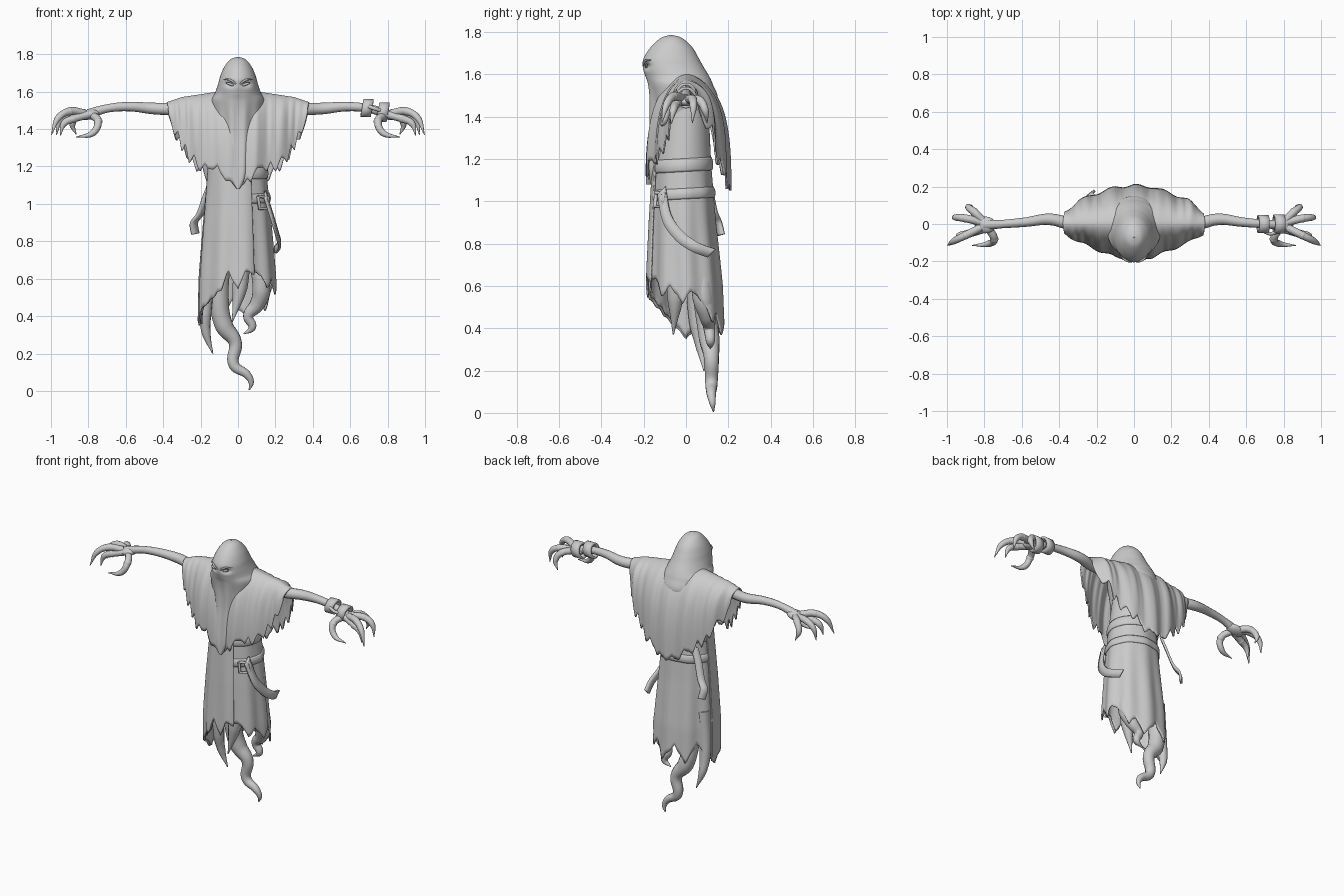
import bpy, bmesh, math
from math import sin, cos, pi, radians, exp
from mathutils import Vector

if "Cube" in bpy.data.objects:
    bpy.data.objects.remove(bpy.data.objects["Cube"], do_unlink=True)

# One plain grey for everything
grey = bpy.data.materials.new("plain_grey")
grey.use_nodes = True
grey.diffuse_color = (0.6, 0.6, 0.6, 1)
bsdf = next(n for n in grey.node_tree.nodes if n.type == 'BSDF_PRINCIPLED')
bsdf.inputs["Base Color"].default_value = grey.diffuse_color
bsdf.inputs["Roughness"].default_value = 0.8
meshes = []


def lookup(table, x):
    """Linear lookup; each row is (key, value, ...)."""
    if x <= table[0][0]:
        return table[0][1:]
    for lo, hi in zip(table, table[1:]):
        if x <= hi[0]:
            f = (x - lo[0]) / (hi[0] - lo[0])
            return [p + (q - p) * f for p, q in zip(lo[1:], hi[1:])]
    return table[-1][1:]


def spline(rows, t):
    """Smooth curve through the rows, t from 0 to 1."""
    last = len(rows) - 1
    i = min(int(t * last), last - 1)
    f = t * last - i
    a, b, c, d = (rows[max(0, min(last, i + k))] for k in (-1, 0, 1, 2))
    return [q + f / 2 * (r - p + f * (2*p - 5*q + 4*r - s + f * (3*(q - r) + s - p)))
            for p, q, r, s in zip(a, b, c, d)]


def finish(name, bm, thickness=0):
    bmesh.ops.recalc_face_normals(bm, faces=bm.faces)
    mesh = bpy.data.meshes.new(name)
    bm.to_mesh(mesh)
    bm.free()
    mesh.materials.append(grey)
    ob = bpy.data.objects.new(name, mesh)
    bpy.context.collection.objects.link(ob)
    if thickness:
        mod = ob.modifiers.new("thickness", 'SOLIDIFY')
        mod.thickness = thickness
        mod.offset = 0
    meshes.append(ob)
    return ob


def sheet(name, point, nu, nv, closed=False, thickness=0):
    """Grid surface from point(u, v), optionally joined around u."""
    bm = bmesh.new()
    cols = nu if closed else nu + 1
    g = [[bm.verts.new(point(i / nu, j / nv)) for j in range(nv + 1)] for i in range(cols)]
    for i in range(nu):
        for j in range(nv):
            k = (i + 1) % cols
            bm.faces.new((g[i][j], g[k][j], g[k][j + 1], g[i][j + 1]))
    return finish(name, bm, thickness)


def tube(name, points, radii, side=1, handle='AUTO'):
    """Tapered round limb through points."""
    cu = bpy.data.curves.new(name, 'CURVE')
    cu.dimensions = '3D'
    cu.bevel_depth = 1
    cu.bevel_resolution = 4
    cu.resolution_u = 8
    cu.use_fill_caps = True
    sp = cu.splines.new('BEZIER')
    sp.bezier_points.add(len(points) - 1)
    for bp, (x, y, z), r in zip(sp.bezier_points, points, radii):
        bp.co = (x * side, y, z)
        bp.radius = r
        bp.handle_left_type = bp.handle_right_type = handle
    cu.materials.append(grey)
    bpy.context.collection.objects.link(bpy.data.objects.new(name, cu))


def ribbon(name, points, half):
    half = Vector(half)
    sheet(name, lambda u, v: Vector(spline(points, u)) + half * (2 * v - 1), 24, 2, thickness=0.014)


def ball(name, loc, scale, turn=0):
    bm = bmesh.new()
    bmesh.ops.create_uvsphere(bm, u_segments=20, v_segments=12, radius=1)
    ob = finish(name, bm)
    ob.location, ob.scale, ob.rotation_euler = loc, scale, (0, turn, 0)


# Robe: widths by height, ragged hem by angle
BODY = [(0.36, 0.2, -0.17, 0.175), (0.6, 0.195, -0.172, 0.165), (0.9, 0.172, -0.16, 0.135),
        (1.17, 0.148, -0.145, 0.115), (1.5, 0.12, -0.1, 0.1)]
HEM = [(-180, .36), (-150, .46), (-135, .5), (-115, .55), (-105, .65), (-90, .55), (-80, .65),
       (-50, .62), (-40, .55), (-25, .6), (-5, .52), (10, .58), (30, .52), (45, .43), (58, .48),
       (72, .37), (100, .48), (120, .38), (140, .5), (160, .42), (180, .36)]


def robe_point(angle, z, out=0):
    rx, front, back = lookup(BODY, z)
    a = radians(angle)
    fold = 0.006 * sin(9 * a + 1) * min(1, max(0, (1.2 - z) * 2)) + out
    ry, cy = (back - front) / 2, (back + front) / 2
    return ((rx + fold) * cos(a), cy + (ry + fold) * sin(a), z)


def robe_hem(angle):
    angle = (angle + 180) % 360 - 180
    return lookup(HEM, angle)[0] + 0.005 * sin(angle * 0.4)


def robe(u, v):
    angle = 360 * u - 180
    return robe_point(angle, 1.5 + (robe_hem(angle) - 1.5) * v)


def flap(u, v):
    angle = -190 + 125 * u
    return robe_point(angle, 1.25 + (robe_hem(angle) - 0.01 - 1.25) * v, 0.012)


sheet("robe", robe, 144, 36, True, 0.008)
sheet("robe_front_flap", flap, 60, 30, thickness=0.008)

# Poncho: draped over both arms, hanging to ragged points front and back
DRAPE = [(0, 1.605, 0.185, 0.205), (0.1, 1.598, 0.175, 0.195), (0.18, 1.585, 0.145, 0.17),
         (0.3, 1.567, 0.095, 0.125), (0.38, 1.54, 0.05, 0.06)]
FRONT_HEM = [(0, 1.08), (.05, 1.13), (.07, 1.12), (.11, 1.2), (.16, 1.18), (.18, 1.22), (.21, 1.17),
             (.24, 1.26), (.27, 1.22), (.29, 1.32), (.31, 1.28), (.33, 1.39), (.35, 1.37), (.38, 1.48)]
BACK_HEM = [(0, 1.05), (.04, 1.08), (.08, 1.06), (.13, 1.15), (.17, 1.12), (.2, 1.21), (.23, 1.17),
            (.26, 1.27), (.28, 1.23), (.31, 1.36), (.34, 1.34), (.38, 1.47)]


def poncho(u, v):
    x, t = 0.76 * (u - 0.5), 2 * v - 1
    s = abs(t)
    top, front, back = lookup(DRAPE, abs(x))
    hem = lookup(FRONT_HEM if t < 0 else BACK_HEM, abs(x))[0] + 0.005 * sin(x * 150)
    z = top + (hem - top) * s ** 1.6
    y = -front * (1 - (1 - s) ** 2.1) if t < 0 else back * (1 - (1 - s) ** 2.5)
    fold = 0.007 * sin(x * 44 + 0.8) * min(1, 2 * s)
    return (x * (1 - 0.03 * s), y + fold, z)


sheet("poncho", poncho, 110, 60, thickness=0.008)

# Hood flowing into the chest drape: height, half width, front, back
HOOD = [(1.786, 0.002, -0.072, -0.068), (1.772, .042, -.118, -.02), (1.73, .075, -.165, .028),
        (1.68, .096, -.198, .058), (1.64, .107, -.206, .08), (1.59, .124, -.192, .11),
        (1.55, .145, -.18, .128), (1.48, .14, -.172, .15), (1.38, .115, -.172, .11),
        (1.27, .09, -.182, .03), (1.16, .06, -.192, -.06), (1.08, .008, -.196, -.16)]


def hood(u, v):
    z, rx, front, back = spline(HOOD, v)
    a = 2 * pi * u
    x, y = rx * cos(a), (front + back) / 2 + (back - front) / 2 * sin(a)
    if sin(a) < 0:      # eye sockets and hanging folds
        y += 0.02 * exp(-((abs(x) - 0.042) / 0.026) ** 2 - ((z - 1.64) / 0.016) ** 2)
        y += 0.006 * cos(x * 85) * max(0, min(1, (1.6 - z) * 8)) * -sin(a)
    return (x, y, z)


sheet("hood", hood, 80, 84, True)

# Arms, clawed hands and face details on both sides
FINGERS = {
    "little_finger": [(.81, .02, 1.48), (.855, .065, 1.475), (.885, .09, 1.43), (.865, .1, 1.37)],
    "ring_finger": [(.82, .01, 1.48), (.9, .03, 1.48), (.95, .035, 1.45), (.97, .03, 1.37)],
    "middle_finger": [(.82, -.02, 1.485), (.9, -.06, 1.495), (.96, -.09, 1.46), (.997, -.115, 1.37)],
    "index_finger": [(.81, -.03, 1.475), (.88, -.05, 1.455), (.93, -.06, 1.43), (.95, -.07, 1.365)],
    "thumb": [(.78, -.02, 1.475), (.748, -.08, 1.44), (.775, -.105, 1.38), (.865, -.115, 1.357)],
}
ARM = [(.12, 0, 1.53), (.33, 0, 1.508), (.45, .025, 1.51), (.58, .01, 1.52), (.7, 0, 1.51), (.8, -.005, 1.48)]
for side, label in ((1, "left"), (-1, "right")):
    tube(label + "_arm", ARM, (.045, .034, .031, .025, .022, .027), side)
    ball(label + "_palm", (.795 * side, -.005, 1.478), (.058, .045, .027), 0.2 * side)
    for finger, path in FINGERS.items():
        tube(label + "_" + finger, path, (.021, .021, .018, .002), side)
        x, y, z = path[1]
        ball(label + "_" + finger + "_knuckle", (x * side, y, z), (.023, .022, .022))
    ball(label + "_eye", (.042 * side, -.187, 1.64), (.023, .008, .007), -0.35 * side)
    tube(label + "_brow", [(.012, -.202, 1.642), (.04, -.196, 1.661), (.078, -.166, 1.667)],
         (.004, .006, .002), side)

# Shackle cuffs on the left wrist
for name, x, z, r in (("wrist_cuff", 0.69, 1.512, 0.041), ("hand_cuff", 0.775, 1.49, 0.044)):
    sheet(name, lambda u, v: (x + 0.055 * (v - 0.5) + 0.008 * sin(2 * pi * u),
                              r * cos(2 * pi * u), z + r * sin(2 * pi * u)), 32, 2, True, 0.014)
tube("cuff_link", [(.7, -.042, 1.52), (.73, -.052, 1.51), (.76, -.044, 1.5)], (.01, .01, .01))

# Belts, buckle and hanging straps
for name, z, h in (("upper_belt", 1.17, 0.03), ("lower_belt", 1.035, 0.024)):
    sheet(name, lambda u, v: robe_point(360 * u, z + h * (2 * v - 1) + 0.008 * sin(2 * pi * u),
                                        0.004 + 0.006 * sin(pi * v)), 64, 6, True, 0.008)
tube("buckle", [(.108, -.143, 1.04), (.16, -.105, 1.035), (.165, -.108, .975), (.115, -.145, .975),
                (.108, -.143, 1.04)], (.009,) * 5, handle='VECTOR')
ribbon("left_hanging_strap", [(.145, -.115, 1.05), (.185, -.09, .92), (.21, -.03, .835),
                              (.222, .04, .785), (.2, .12, .755)], (0, 0.019, 0.019))
ribbon("right_hanging_strap", [(-.13, .1, 1.13), (-.165, .11, 1.05), (-.2, .13, .95),
                               (-.235, .15, .9), (-.228, .165, .84)], (0.018, 0.014, 0.004))

# Wispy tails trailing below the hem
tube("long_tail", [(-.07, .06, .8), (-.1, .09, .5), (-.075, .11, .35), (-.015, .12, .26), (-.022, .12, .14),
                   (.05, .12, .085), (.07, .125, .045), (.06, .13, .005)],
     (.05, .052, .05, .036, .03, .022, .015, .003))
tube("left_tail", [(.09, .07, .75), (.125, .08, .54), (.1, .1, .46), (.055, .11, .4), (.075, .115, .34),
                   (.03, .115, .305)], (.05, .05, .04, .028, .022, .003))
tube("right_tail", [(-.15, .04, .7), (-.175, .05, .42), (-.17, .07, .31), (-.135, .085, .2)],
     (.045, .034, .024, .003))
tube("middle_tail", [(.02, -.05, .75), (.01, -.05, .55), (-.03, -.06, .37)], (.05, .04, .003))

# Smooth shading with sharp edges kept
bpy.ops.object.select_all(action='DESELECT')
for ob in meshes:
    ob.select_set(True)
bpy.context.view_layer.objects.active = meshes[0]
bpy.ops.object.shade_smooth_by_angle(angle=radians(45))
